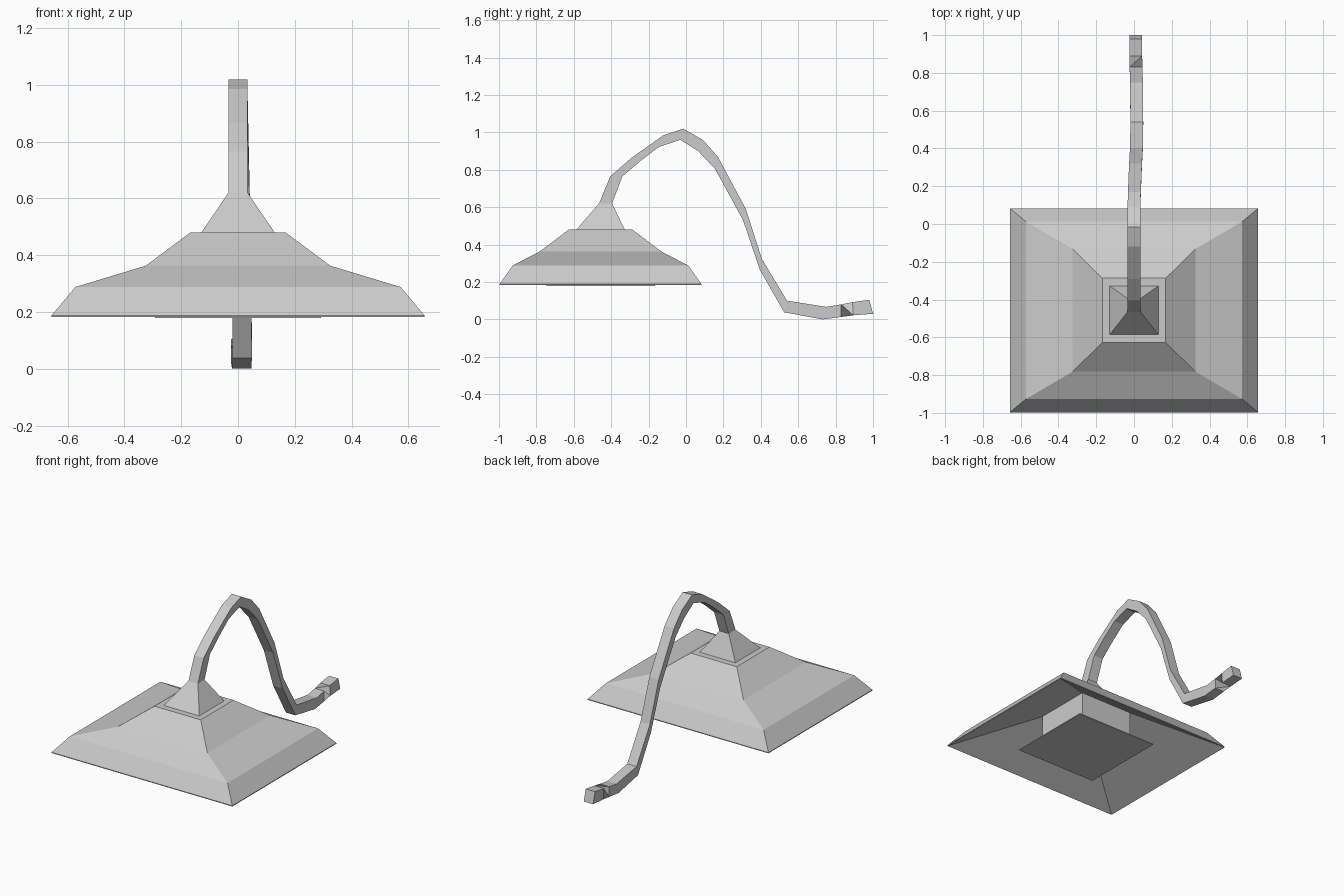
import bpy, bmesh

CY = -0.457  # y of the lamp shade axis


def build(name, rings, cap_start=True, cap_end=True, shifts=()):
    """Bridge four-point rings into one flat-shaded mesh."""
    bm = bmesh.new()
    vs = [[bm.verts.new(p) for p in r] for r in rings]
    for k, (a, b) in enumerate(zip(vs, vs[1:])):
        s = 1 if k in shifts else 0
        b_ = b[s:] + b[:s]
        if s:  # keep later rings aligned with the turned ring
            for m in range(k + 1, len(vs)):
                vs[m][:] = vs[m][s:] + vs[m][:s]
            b_ = vs[k + 1]
        for i in range(4):
            j = (i + 1) % 4
            bm.faces.new((a[i], a[j], b_[j], b_[i]))
    if cap_start:
        bm.faces.new(vs[0])
    if cap_end:
        bm.faces.new(vs[-1])
    bmesh.ops.recalc_face_normals(bm, faces=bm.faces)
    me = bpy.data.meshes.new(name)
    bm.to_mesh(me)
    bm.free()
    ob = bpy.data.objects.new(name, me)
    bpy.context.collection.objects.link(ob)
    return ob


def rect(hx, hy, z):
    return [(-hx, CY - hy, z), (hx, CY - hy, z), (hx, CY + hy, z), (-hx, CY + hy, z)]


# Stepped shade: underside cavity, rim, then outer tiers
build("shade", [rect(*r) for r in (
    (0.19, 0.19, 0.41), (0.657, 0.54, 0.183), (0.657, 0.54, 0.188),
    (0.573, 0.47, 0.288), (0.325, 0.325, 0.363), (0.168, 0.17, 0.48))])

# Lamp housing and its flat diffuser panel under the shade
build("lamp_housing", [rect(0.19, 0.19, 0.18), rect(0.19, 0.19, 0.41)])
build("diffuser_panel", [rect(0.293, 0.29, 0.178), rect(0.293, 0.29, 0.184)])

# Tapered collar and bent square arm: (x, upper y, upper z, lower y, lower z)
arm = [
    (0, -0.465, 0.62, -0.395, 0.62), (0, -0.405, 0.765, -0.34, 0.765),
    (0, -0.29, 0.865, -0.24, 0.85), (0, -0.12, 0.985, -0.145, 0.922),
    (0, -0.015, 1.02, -0.03, 0.96), (0, 0.09, 0.96, 0.065, 0.90),
    (0.002, 0.17, 0.87, 0.155, 0.805), (0.008, 0.32, 0.59, 0.305, 0.53),
    (0.013, 0.405, 0.325, 0.395, 0.265), (0.015, 0.54, 0.10, 0.525, 0.038),
    (0.013, 0.75, 0.067, 0.73, 0.0), (0.011, 0.83, 0.08, 0.83, 0.013),
    (0.009, 0.89, 0.092, 0.895, 0.022), (0.009, 0.98, 0.105, 1.0, 0.03)]
W = 0.034
rings = [[(-0.13, CY - 0.13, 0.479), (0.13, CY - 0.13, 0.479),
          (0.13, CY + 0.13, 0.479), (-0.13, CY + 0.13, 0.479)]]
rings += [[(x - W, uy, uz), (x + W, uy, uz), (x + W, ly, lz), (x - W, ly, lz)]
          for x, uy, uz, ly, lz in arm]
build("collar_and_arm", rings, shifts=(12,))
